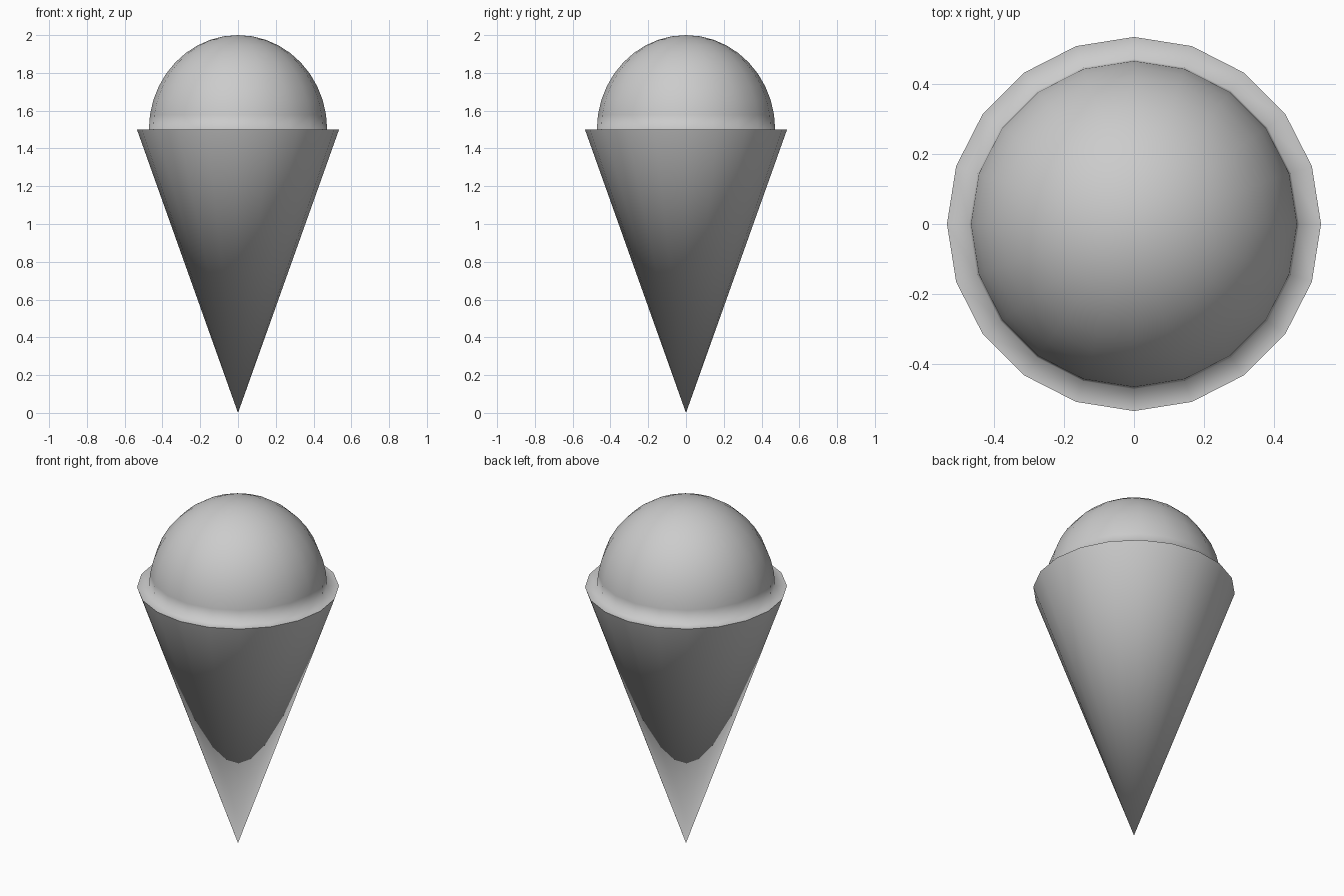
import bpy
import bmesh
from math import sin, cos, pi, radians

if "Cube" in bpy.data.objects:
    bpy.data.objects.remove(bpy.data.objects["Cube"])

SIDES = 20
RIM_R, RIM_Z = 0.535, 1.5
SCOOP_R, SCOOP_H = 0.472, 0.5

# Profile (radius, height): cone rim, then the rounded scoop from the flat ledge up
profile = [(RIM_R, RIM_Z)]
for i in range(10):
    a = radians(9 * i)
    profile.append((SCOOP_R * cos(a), RIM_Z + SCOOP_H * sin(a)))

bm = bmesh.new()
rings = []
for r, z in profile:
    rings.append([bm.verts.new((r * cos(2 * pi * k / SIDES),
                                r * sin(2 * pi * k / SIDES), z))
                  for k in range(SIDES)])
tip = bm.verts.new((0, 0, 0))
crown = bm.verts.new((0, 0, RIM_Z + SCOOP_H))

for k in range(SIDES):
    n = (k + 1) % SIDES
    bm.faces.new((tip, rings[0][n], rings[0][k]))        # cone wall
    for low, high in zip(rings, rings[1:]):              # ledge and scoop
        bm.faces.new((low[k], low[n], high[n], high[k]))
    bm.faces.new((rings[-1][k], rings[-1][n], crown))    # scoop top

# Smooth skin with a sharp edge only around the cone rim
for f in bm.faces:
    f.smooth = True
rim = set(rings[0])
for e in bm.edges:
    if e.verts[0] in rim and e.verts[1] in rim:
        e.smooth = False

mesh = bpy.data.meshes.new("ice_cream_cone")
bm.to_mesh(mesh)
bm.free()

# Mid grey
grey = bpy.data.materials.new("mid_grey")
grey.diffuse_color = (0.54, 0.54, 0.54, 1)
grey.use_nodes = True
grey.node_tree.nodes["Principled BSDF"].inputs["Base Color"].default_value = grey.diffuse_color
mesh.materials.append(grey)
bpy.context.collection.objects.link(bpy.data.objects.new("ice_cream_cone", mesh))
